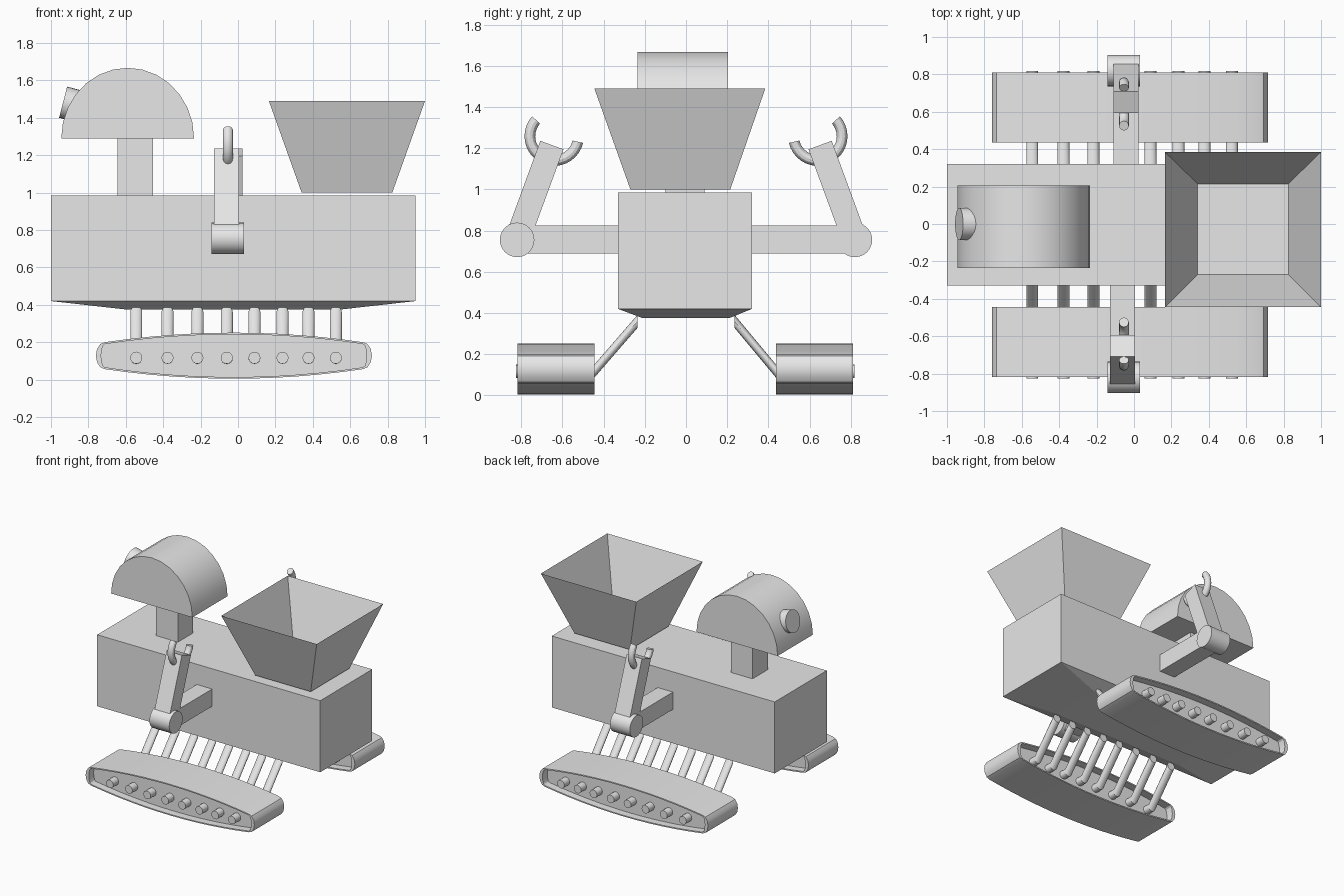
import bpy
import bmesh
from math import sin, cos, pi, radians
from mathutils import Vector

cube = bpy.data.objects.get("Cube")
if cube:
    bpy.data.objects.remove(cube, do_unlink=True)

grey = bpy.data.materials.new("plain_grey")
grey.use_nodes = True
colour = (0.8, 0.8, 0.8, 1)
grey.diffuse_color = colour
for node in grey.node_tree.nodes:
    if node.type == 'BSDF_PRINCIPLED':
        node.inputs["Base Color"].default_value = colour


def loft(name, rings, cap_start=True, cap_end=True, smooth=True):
    """Skin a row of equal-length point rings into one object."""
    bm = bmesh.new()
    rows = [[bm.verts.new(p) for p in ring] for ring in rings]
    n = len(rows[0])
    for a, b in zip(rows, rows[1:]):
        for i in range(n):
            j = (i + 1) % n
            bm.faces.new((a[i], a[j], b[j], b[i]))
    if cap_start:
        bm.faces.new(rows[0][::-1])
    if cap_end:
        bm.faces.new(rows[-1])
    bmesh.ops.recalc_face_normals(bm, faces=bm.faces)
    mesh = bpy.data.meshes.new(name)
    bm.to_mesh(mesh)
    bm.free()
    mesh.materials.append(grey)
    obj = bpy.data.objects.new(name, mesh)
    bpy.context.collection.objects.link(obj)
    if smooth:
        bpy.ops.object.select_all(action='DESELECT')
        obj.select_set(True)
        bpy.context.view_layer.objects.active = obj
        bpy.ops.object.shade_smooth_by_angle(angle=radians(30))
    return obj


def rect(x0, x1, y0, y1, z):
    return [(x0, y0, z), (x1, y0, z), (x1, y1, z), (x0, y1, z)]


def circle(centre, u, v, r, n=24):
    return [Vector(centre) + r * (cos(2 * pi * i / n) * Vector(u) + sin(2 * pi * i / n) * Vector(v))
            for i in range(n)]


X, Y, Z = Vector((1, 0, 0)), Vector((0, 1, 0)), Vector((0, 0, 1))

# Body with a shallow tapered underside
loft("body", [rect(-0.6, 0.55, -0.21, 0.21, 0.375),
              rect(-1.0, 0.95, -0.33, 0.32, 0.42),
              rect(-1.0, 0.95, -0.33, 0.32, 0.985)], smooth=False)

# Open hopper
loft("hopper", [rect(0.34, 0.825, -0.27, 0.215, 1.0),
                rect(0.165, 1.0, -0.445, 0.385, 1.49)], cap_end=False, smooth=False)

# Neck, domed head and eye
loft("neck", [rect(-0.645, -0.455, -0.1, 0.09, 0.98),
              rect(-0.645, -0.455, -0.1, 0.09, 1.3)], smooth=False)
loft("head", [[(-0.59 + 0.355 * cos(pi * i / 14), y, 1.29 + 0.377 * sin(pi * i / 14))
               for i in range(15)] for y in (-0.235, 0.205)])
eye_axis = Vector((-0.968, 0, 0.25))
eye_end = Vector((-0.935, 0, 1.483))
loft("eye", [circle(eye_end - eye_axis * d, Y, eye_axis.cross(Y), 0.086) for d in (0.2, 0)])


def track_profile(end, rise, corner):
    """Lens-shaped outline with rounded ends, as (x, z) pairs."""
    half = 0.69
    points = []
    for s in (1, -1):
        # bowed run, then rounded end
        for i in range(13):
            t = -1 + i / 6
            points.append((s * t * half, s * (corner + (rise - corner) * (1 - t * t))))
        for i in range(1, 6):
            a = pi / 2 - pi * i / 6
            points.append((s * (half + end * cos(a)), s * corner * sin(a)))
    return [(x - 0.022, z + 0.128) for x, z in points]


outer = track_profile(0.048, 0.123, 0.072)
inner = track_profile(0.02, 0.114, 0.062)
wheel_x = [-0.544, -0.377, -0.217, -0.06, 0.088, 0.238, 0.377, 0.523]

for side, s in (("right", -1), ("left", 1)):
    # Track belt with recessed side panels
    near, far = (0.445, 0.818) if s < 0 else (0.437, 0.81)
    recess = 0.06
    layers = [(inner, near + recess), (inner, near), (outer, near),
              (outer, far), (inner, far), (inner, far - recess)]
    loft(side + "_track", [[(x, s * y, z) for x, z in prof] for prof, y in layers])

    # Bent struts running through the track as wheel axles
    for k, x in enumerate(wheel_x):
        path = [(0.235, 0.36), (near + 0.005, 0.112), (far + 0.008, 0.117)]
        loft(f"{side}_strut_{k + 1}",
             [circle((x, s * y, z), X, Z, 0.032, 16) for y, z in path])

    # Shoulder beam and elbow
    ax = -0.062 if s < 0 else -0.043
    elbow = Vector((-0.055, s * 0.82, 0.755))
    loft(side + "_upper_arm", [[(ax - 0.067, s * y, 0.688), (ax + 0.067, s * y, 0.688),
                                (ax + 0.067, s * y, 0.825), (ax - 0.067, s * y, 0.825)]
                               for y in (0.3, 0.82)], smooth=False)
    loft(side + "_elbow", [circle(elbow + X * d, Y, Z, 0.084) for d in (-0.086, 0.086)])

    # Forearm leaning inwards
    along = Vector((0, -s * 0.345, 0.939))
    across = along.cross(X)
    base = Vector((ax, s * 0.82, 0.755))
    loft(side + "_forearm",
         [[base + along * d + X * a * 0.067 + across * b * 0.06
           for a, b in ((-1, -1), (1, -1), (1, 1), (-1, 1))] for d in (0, 0.49)], smooth=False)

    # Open ring claw
    hub = Vector((-0.054, s * 0.64, 1.258))
    rings = []
    for i in range(21):
        a = radians(138 + 209 * i / 20)
        out = Vector((0, -s * cos(a), sin(a)))
        rings.append(circle(hub + out * 0.118, X, out, 0.026, 12))
    loft(side + "_claw", rings)
